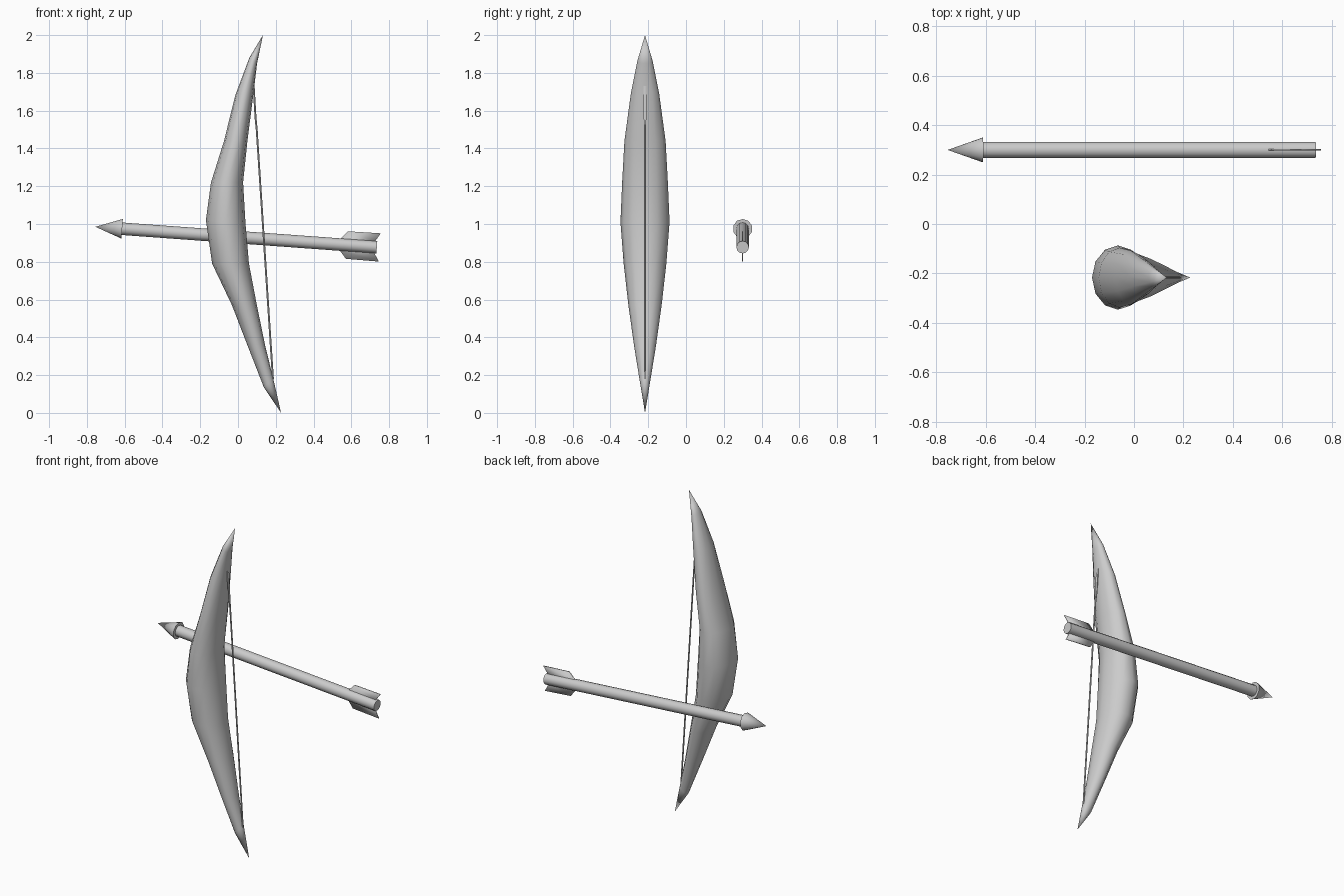
import bpy, bmesh, math
from mathutils import Vector

if "Cube" in bpy.data.objects:
    bpy.data.objects.remove(bpy.data.objects["Cube"])

BOW_Y, ARROW_Y = -0.217, 0.30


def finish(name, bm, angle=40):
    bmesh.ops.recalc_face_normals(bm, faces=bm.faces)
    me = bpy.data.meshes.new(name)
    bm.to_mesh(me)
    bm.free()
    ob = bpy.data.objects.new(name, me)
    bpy.context.collection.objects.link(ob)
    bpy.context.view_layer.objects.active = ob
    ob.select_set(True)
    bpy.ops.object.shade_smooth_by_angle(angle=math.radians(angle))
    ob.select_set(False)
    return ob


def loft(name, stations, y, sides, angle=40):
    """Skin elliptical rings, each spanning two x-z points with a half width in y.
    A station with identical points becomes a pointed end."""
    bm = bmesh.new()
    rings = []
    for (x0, z0), (x1, z1), w in stations:
        c = Vector(((x0 + x1) / 2, y, (z0 + z1) / 2))
        a = Vector(((x0 - x1) / 2, 0, (z0 - z1) / 2))
        if w == 0:
            rings.append([bm.verts.new(c)])
            continue
        rings.append([bm.verts.new(c + a * math.cos(t) + Vector((0, w * math.sin(t), 0)))
                      for t in (2 * math.pi * i / sides for i in range(sides))])
    for r, s in zip(rings, rings[1:]):
        for i in range(sides):
            j = (i + 1) % sides
            quad = [r[i % len(r)], r[j % len(r)], s[j % len(s)], s[i % len(s)]]
            bm.faces.new(list(dict.fromkeys(quad)))
    for r in (rings[0], rings[-1]):
        if len(r) > 1:
            bm.faces.new(r)
    return finish(name, bm, angle)


# Bow stave: outer point, inner point, half width
loft("bow_stave", [
    ((0.132, 2.0), (0.132, 2.0), 0),
    ((0.06, 1.88), (0.101, 1.85), 0.04),
    ((-0.015, 1.68), (0.083, 1.70), 0.075),
    ((-0.074, 1.44), (0.05, 1.44), 0.109),
    ((-0.143, 1.22), (0.027, 1.22), 0.121),
    ((-0.17, 1.02), (0.04, 1.0), 0.13),
    ((-0.137, 0.79), (0.058, 0.79), 0.113),
    ((-0.032, 0.57), (0.10, 0.57), 0.088),
    ((0.053, 0.35), (0.143, 0.36), 0.058),
    ((0.137, 0.135), (0.187, 0.18), 0.026),
    ((0.228, 0.0), (0.228, 0.0), 0),
], BOW_Y, 12, 80)

# Bow string, slightly thicker where it is tied at the top
loft("bow_string", [
    ((0.078, 1.73), (0.088, 1.73), 0.010),
    ((0.088, 1.56), (0.098, 1.56), 0.008),
    ((0.094, 1.50), (0.104, 1.50), 0.005),
    ((0.180, 0.18), (0.190, 0.18), 0.005),
], BOW_Y, 6)

# Arrow axis runs from the tip down to the nock
tip = Vector((-0.755, 0.985))
axis = (Vector((0.735, 0.877)) - tip).normalized()
up = Vector((-axis.y, axis.x))


def arrow_ring(d, r):
    c = tip + axis * d
    return (tuple(c + up * r), tuple(c - up * r), r)


loft("arrow_shaft", [arrow_ring(0.13, 0.033), arrow_ring(1.494, 0.033)], ARROW_Y, 12)
loft("arrow_head", [arrow_ring(0, 0), arrow_ring(0.142, 0.052)], ARROW_Y, 10, 50)

# Fletching: one swept vane above and one below the shaft
for name, s in (("upper_vane", 1), ("lower_vane", -1)):
    bm = bmesh.new()
    pts = [(1.29, 0.02), (1.30, 0.032), (1.335, 0.073), (1.51, 0.075), (1.483, 0.032), (1.483, 0.02)]
    vs = []
    for d, h in pts:
        p = tip + axis * d + up * h * s
        vs.append(bm.verts.new((p.x, ARROW_Y, p.y)))
    bm.faces.new(vs)
    ob = finish(name, bm)
    mod = ob.modifiers.new("thickness", 'SOLIDIFY')
    mod.thickness = 0.006
    mod.offset = 0
